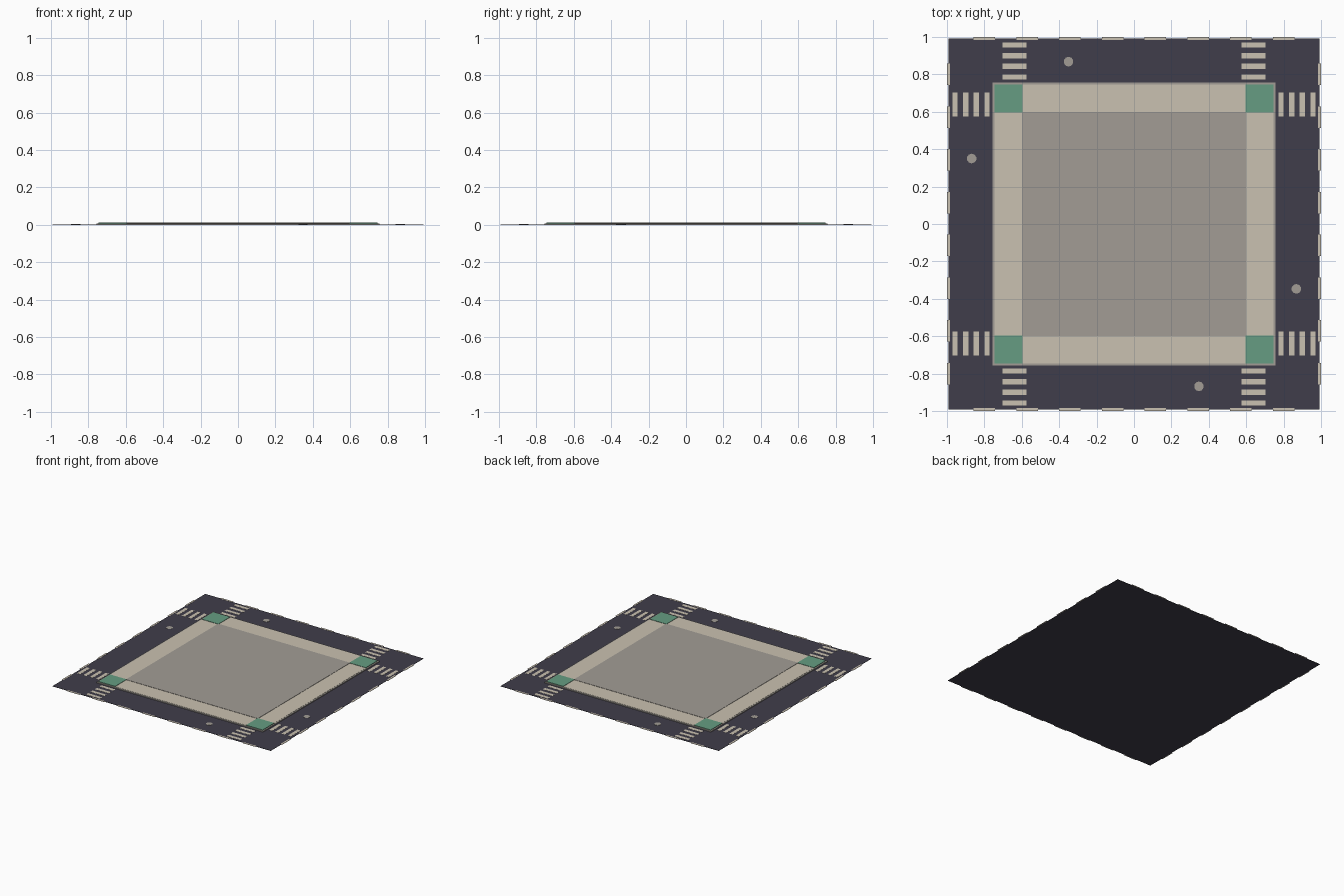
import bpy, bmesh, math
from mathutils import Matrix, Vector

if "Cube" in bpy.data.objects:
    bpy.data.objects.remove(bpy.data.objects["Cube"])


def material(name, rgb):
    m = bpy.data.materials.new(name)
    m.diffuse_color = (*rgb, 1)
    m.use_nodes = True
    m.node_tree.nodes["Principled BSDF"].inputs["Base Color"].default_value = m.diffuse_color
    return m


ASPHALT = material("dark asphalt", (0.051, 0.048, 0.069))
CREAM = material("cream paving", (0.59, 0.535, 0.44))
GREY = material("warm grey concrete", (0.36, 0.335, 0.30))
GREEN = material("muted green", (0.133, 0.335, 0.225))


def finish(name, bm, mat):
    me = bpy.data.meshes.new(name)
    bm.to_mesh(me)
    bm.free()
    me.materials.append(mat)
    ob = bpy.data.objects.new(name, me)
    bpy.context.collection.objects.link(ob)
    return ob


def add_box(bm, x0, x1, y0, y1, z0, z1):
    mat = Matrix.Translation(((x0 + x1) / 2, (y0 + y1) / 2, (z0 + z1) / 2))
    size = Matrix.Diagonal((x1 - x0, y1 - y0, z1 - z0, 1))
    bmesh.ops.create_cube(bm, size=1, matrix=mat @ size)


def box(name, mat, *bounds):
    bm = bmesh.new()
    add_box(bm, *bounds)
    return finish(name, bm, mat)


def four_sides(bm):
    """Repeat the part built on the +y side around the block."""
    base = bm.verts[:] + bm.edges[:] + bm.faces[:]
    for k in (1, 2, 3):
        new = bmesh.ops.duplicate(bm, geom=base)["geom"]
        verts = [v for v in new if isinstance(v, bmesh.types.BMVert)]
        bmesh.ops.rotate(bm, verts=verts, cent=(0, 0, 0),
                         matrix=Matrix.Rotation(k * math.pi / 2, 3, 'Z'))


# Road sheet and raised block
ROAD = 0.002
box("road", ASPHALT, -0.992, 0.992, -0.992, 0.992, 0, ROAD)
box("kerb", GREY, -0.757, 0.757, -0.757, 0.757, ROAD, 0.0085)
box("block_pad", GREY, -0.6, 0.6, -0.6, 0.6, 0.0085, 0.012)

# Sidewalk strips between the corners
bm = bmesh.new()
add_box(bm, -0.597, 0.597, 0.6, 0.745, 0.0085, 0.0098)
four_sides(bm)
finish("sidewalk", bm, CREAM)

# Green corner tiles
bm = bmesh.new()
add_box(bm, 0.595, 0.745, 0.595, 0.745, 0.0085, 0.0125)
four_sides(bm)
finish("corner_tiles", bm, GREEN)

# Crosswalk bars, two crossings per side
bm = bmesh.new()
for cx in (-0.638, 0.638):
    for i in range(4):
        y = 0.786 + i * 0.057
        add_box(bm, cx - 0.064, cx + 0.064, y - 0.014, y + 0.014, ROAD, 0.003)
four_sides(bm)
finish("crosswalks", bm, CREAM)

# Centre line dashes along the outer edge
bm = bmesh.new()
for i in range(8):
    x = -0.8 + i * 1.6 / 7
    add_box(bm, x - 0.057, x + 0.057, 0.985, 1.0, 0.0005, 0.003)
four_sides(bm)
finish("lane_dashes", bm, CREAM)

# Manhole covers, each side has one at its own offset
bm = bmesh.new()
for x, y in ((-0.35, 0.868), (-0.868, 0.35), (0.868, -0.347), (0.347, -0.868)):
    bmesh.ops.create_cone(bm, cap_ends=True, segments=10, radius1=0.026,
                          radius2=0.026, depth=0.0015,
                          matrix=Matrix.Translation(Vector((x, y, ROAD + 0.00075))))
finish("manhole_covers", bm, GREY)
